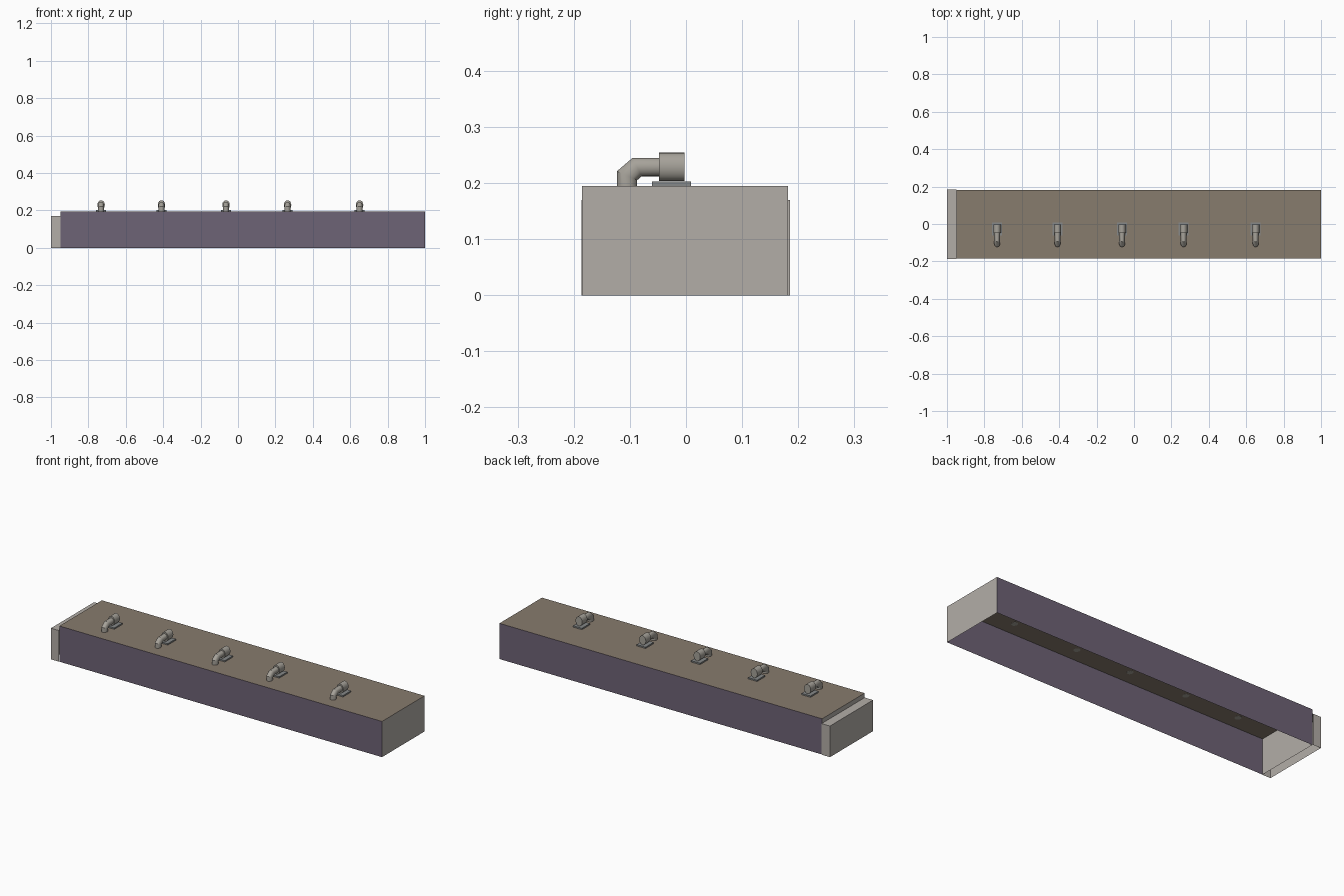
import bpy, bmesh, math

if "Cube" in bpy.data.objects:
    bpy.data.objects.remove(bpy.data.objects["Cube"])


def material(name, rgb):
    m = bpy.data.materials.new(name)
    m.diffuse_color = (*rgb, 1)
    m.use_nodes = True
    m.node_tree.nodes["Principled BSDF"].inputs["Base Color"].default_value = m.diffuse_color
    return m


GREY = material("pale grey", (0.45, 0.42, 0.39))
PURPLE = material("dusty purple", (0.155, 0.125, 0.18))
BROWN = material("taupe brown", (0.245, 0.20, 0.155))
METAL = material("warm metal", (0.38, 0.36, 0.32))
PLATE = material("plate grey", (0.24, 0.25, 0.25))


def finish(name, bm, mats, smooth=False, recalc=True):
    if recalc:
        bmesh.ops.recalc_face_normals(bm, faces=bm.faces[:])
    me = bpy.data.meshes.new(name)
    bm.to_mesh(me)
    bm.free()
    for m in mats:
        me.materials.append(m)
    ob = bpy.data.objects.new(name, me)
    bpy.context.collection.objects.link(ob)
    if smooth:
        bpy.ops.object.select_all(action='DESELECT')
        ob.select_set(True)
        bpy.context.view_layer.objects.active = ob
        bpy.ops.object.shade_smooth_by_angle(angle=math.radians(30))
    return ob


def box_bm(x0, x1, y0, y1, z0, z1):
    bm = bmesh.new()
    bmesh.ops.create_cube(bm, size=1)
    for v in bm.verts:
        v.co = ((x0 + x1) / 2 + v.co.x * (x1 - x0),
                (y0 + y1) / 2 + v.co.y * (y1 - y0),
                (z0 + z1) / 2 + v.co.z * (z1 - z0))
    bm.normal_update()
    return bm


def open_bottom(bm, extra=None):
    bmesh.ops.delete(bm, geom=[f for f in bm.faces if f.normal.z < -0.5
                               or (extra and extra(f.normal))], context='FACES_ONLY')


# long counter: purple sides, brown top, grey ends, hollow underneath
bm = box_bm(-0.95, 1, -0.185, 0.182, 0, 0.195)
open_bottom(bm)
for f in bm.faces:
    n = f.normal
    f.material_index = 1 if n.z > 0.5 else 2 if abs(n.x) > 0.5 else 0
finish("counter_body", bm, [PURPLE, BROWN, GREY], recalc=False)

# lower cap on the left end, open underneath and against the counter
bm = box_bm(-1, -0.95, -0.1865, 0.1855, 0, 0.17)
open_bottom(bm, lambda n: n.x > 0.5)
finish("end_cap", bm, [GREY], recalc=False)


def tube(name, x, rings, rx, segs, mat):
    """Sweep through rings, each given by its outer and inner (y, z) points."""
    bm = bmesh.new()
    loops = []
    for (yo, zo), (yi, zi) in rings:
        loop = []
        for i in range(segs):
            a = 2 * math.pi * i / segs
            c = math.cos(a) / 2
            loop.append(bm.verts.new((x + rx * math.sin(a),
                                      (yo + yi) / 2 + c * (yo - yi),
                                      (zo + zi) / 2 + c * (zo - zi))))
        loops.append(loop)
    for a, b in zip(loops, loops[1:]):
        for i in range(segs):
            j = (i + 1) % segs
            bm.faces.new((a[i], a[j], b[j], b[i]))
    bm.faces.new(loops[0])
    bm.faces.new(loops[-1])
    return finish(name, bm, [mat], smooth=True)


# five taps: mounting plate, barrel and bent spout
for k, x in enumerate((-0.732, -0.409, -0.064, 0.265, 0.65), 1):
    finish(f"tap_plate_{k}", box_bm(x - 0.027, x + 0.027, -0.061, 0.009, 0.195, 0.2025), [PLATE])
    tube(f"tap_barrel_{k}", x, [((-0.048, 0.254), (-0.048, 0.2035)),
                                ((-0.003, 0.254), (-0.003, 0.2035))], 0.020, 24, METAL)
    tube(f"tap_spout_{k}", x, [((-0.046, 0.245), (-0.046, 0.212)),
                               ((-0.095, 0.245), (-0.079, 0.212)),
                               ((-0.123, 0.221), (-0.087, 0.205)),
                               ((-0.123, 0.1945), (-0.087, 0.1945))], 0.0155, 20, METAL)
